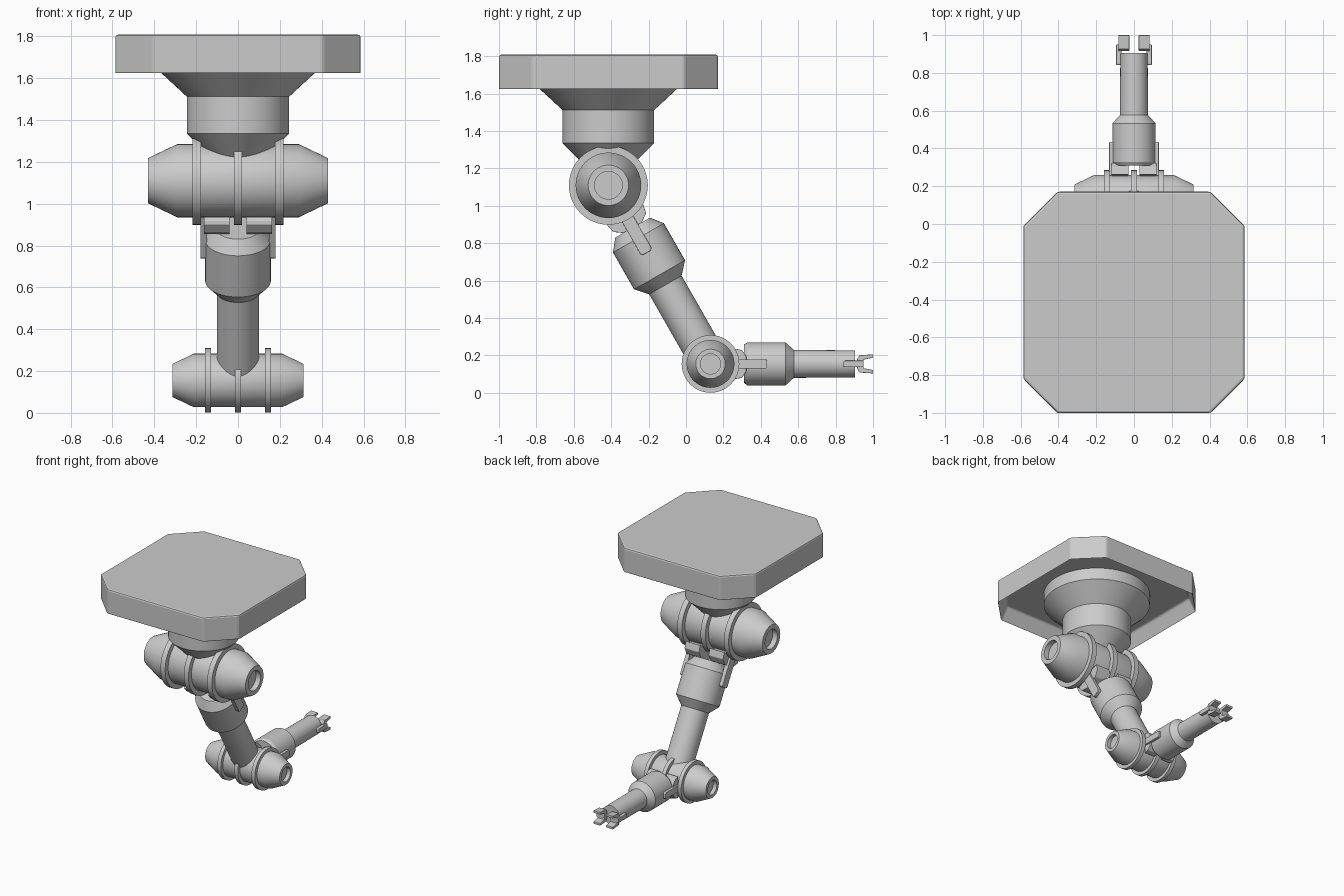
import bpy, bmesh, math
from mathutils import Matrix, Vector

if "Cube" in bpy.data.objects:
    bpy.data.objects.remove(bpy.data.objects["Cube"])

CY = -0.415                      # mount / shoulder axis in y
SHOULDER = Vector((0, CY, 1.11))
ELBOW = Vector((0, 0.131, 0.155))
K = 0.73                         # elbow and forearm scale


def finish(name, bm, mat=Matrix(), smooth=False):
    bm.transform(mat)
    bmesh.ops.recalc_face_normals(bm, faces=bm.faces)
    me = bpy.data.meshes.new(name)
    bm.to_mesh(me)
    bm.free()
    ob = bpy.data.objects.new(name, me)
    bpy.context.collection.objects.link(ob)
    if smooth:
        bpy.ops.object.select_all(action='DESELECT')
        ob.select_set(True)
        bpy.context.view_layer.objects.active = ob
        bpy.ops.object.shade_smooth_by_angle(angle=math.radians(30))
    return ob


def bevel(ob, width):
    m = ob.modifiers.new("bevel", 'BEVEL')
    m.width, m.segments, m.limit_method = width, 2, 'ANGLE'


def lathe(bm, prof, n=48):
    """Revolve (radius, height) points about local z."""
    vs = [bm.verts.new((r, 0, h)) for r, h in prof]
    es = [bm.edges.new(p) for p in zip(vs, vs[1:])]
    bmesh.ops.spin(bm, geom=vs + es, axis=(0, 0, 1), cent=(0, 0, 0),
                   angle=2 * math.pi, steps=n)
    bmesh.ops.remove_doubles(bm, verts=bm.verts, dist=1e-5)


def prism(bm, pts, x0, x1):
    """Extrude (along, across) outline in x."""
    f = bm.faces.new([bm.verts.new((x0, p, s)) for s, p in pts])
    g = bmesh.ops.extrude_face_region(bm, geom=[f])['geom']
    bmesh.ops.translate(bm, vec=(x1 - x0, 0, 0),
                        verts=[v for v in g if isinstance(v, bmesh.types.BMVert)])


def frame(origin, d, k=1.0):
    """Local z along d, local x stays world x."""
    x, z = Vector((1, 0, 0)), Vector(d).normalized()
    rot = Matrix((x, z.cross(x), z)).transposed().to_4x4()
    return Matrix.Translation(origin) @ rot @ Matrix.Scale(k, 4)


# Mounting plate: chamfered square, hollow underneath
bm = bmesh.new()
h, c = 0.586, 0.405
pts = [(h, -c), (h, c), (c, h), (-c, h), (-h, c), (-h, -c), (-c, -h), (c, -h)]
low = bm.faces.new([bm.verts.new((x, y, 1.618)) for x, y in pts])
g = bmesh.ops.extrude_face_region(bm, geom=[low], use_keep_orig=True)['geom']
bmesh.ops.translate(bm, vec=(0, 0, 0.19), verts=[v for v in g if isinstance(v, bmesh.types.BMVert)])
bmesh.ops.recalc_face_normals(bm, faces=bm.faces)
bmesh.ops.inset_region(bm, faces=[low], thickness=0.05)
bmesh.ops.translate(bm, vec=(0, 0, 0.11), verts=low.verts)
bevel(finish("mounting_plate", bm, Matrix.Translation((0, CY, 0))), 0.012)

# Swivel body below the plate
bm = bmesh.new()
lathe(bm, [(0, 1.74), (0.38, 1.74), (0.38, 1.637), (0.245, 1.512),
           (0.245, 1.335), (0.12, 1.21), (0, 1.21)], 64)
finish("swivel_body", bm, Matrix.Translation((0, CY, 0)), True)


# Joints: tapered barrel with hollow ends and three rings
def joint(name, at, k):
    m = Matrix.Translation(at) @ Matrix.Rotation(math.pi / 2, 4, 'Y') @ Matrix.Scale(k, 4)
    half = [(0.175, 0.29), (0.108, 0.43), (0.074, 0.43), (0.074, 0.39), (0, 0.39)]
    bm = bmesh.new()
    lathe(bm, [(r, -z) for r, z in reversed(half)] + half)
    finish(name + "_barrel", bm, m, True)
    bm = bmesh.new()
    for x in (-0.197, 0, 0.197):
        lathe(bm, [(0.165, x - 0.02), (0.211, x - 0.02), (0.211, x + 0.02),
                   (0.165, x + 0.02), (0.165, x - 0.02)])
    finish(name + "_rings", bm, m, True)


joint("shoulder", SHOULDER, 1)
joint("elbow", ELBOW, K)


# Fork brackets: cupped head plus outer strap, mirrored in x
def brackets(name, m, w, a, b, c, end, sw, head, strap):
    """a/b/c: prong tip, cup floor, head back; w, sw: half widths."""
    t = (c - b) * 0.35
    cup = [(a, w), (a, w * 0.65), (b, w * 0.45), (b, -w * 0.45), (a, -w * 0.65), (a, -w),
           (c - t, -w * 0.9), (c, -w * 0.5), (c, w * 0.5), (c - t, w * 0.9)]
    e = math.copysign(sw * 0.3, end - b)
    bar = [(b, sw), (b, -sw), (end - e, -sw), (end, -sw * 0.7), (end, sw * 0.7), (end - e, sw)]
    for side, s in (("left", -1), ("right", 1)):
        bm = bmesh.new()
        prism(bm, cup, s * head[0], s * head[1])
        prism(bm, bar, s * strap[0], s * strap[1])
        bevel(finish(f"{name}_{side}", bm, m), 0.003)


upper = frame(SHOULDER, ELBOW - SHOULDER)
fore = frame(ELBOW, (0, 1, 0), K)
joint_fork = (0.112, 0.18, 0.17, 0.262, 0.415, 0.034, (0.04, 0.163), (0.148, 0.18))
brackets("upper_arm_fork", upper, *joint_fork)
brackets("forearm_fork", fore, *joint_fork)

# Upper arm: collar and shaft
bm = bmesh.new()
lathe(bm, [(0, 0.261), (0.107, 0.261), (0.157, 0.324), (0.157, 0.551),
           (0.1, 0.614), (0.1, 1.08), (0, 1.08)])
finish("upper_arm", bm, upper, True)

# Forearm: collar and shaft
bm = bmesh.new()
lathe(bm, [(0, 0.245), (0.14, 0.245), (0.157, 0.27), (0.157, 0.55),
           (0.102, 0.61), (0.099, 1.06), (0, 1.06)])
finish("forearm", bm, fore, True)

# Gripper fingers at the tip
tip = frame((0, 0, ELBOW.z), (0, 1, 0))
brackets("gripper_finger", tip, 0.051, 1.0, 0.95, 0.915, 0.842, 0.017,
         (0.025, 0.083), (0.065, 0.094))
